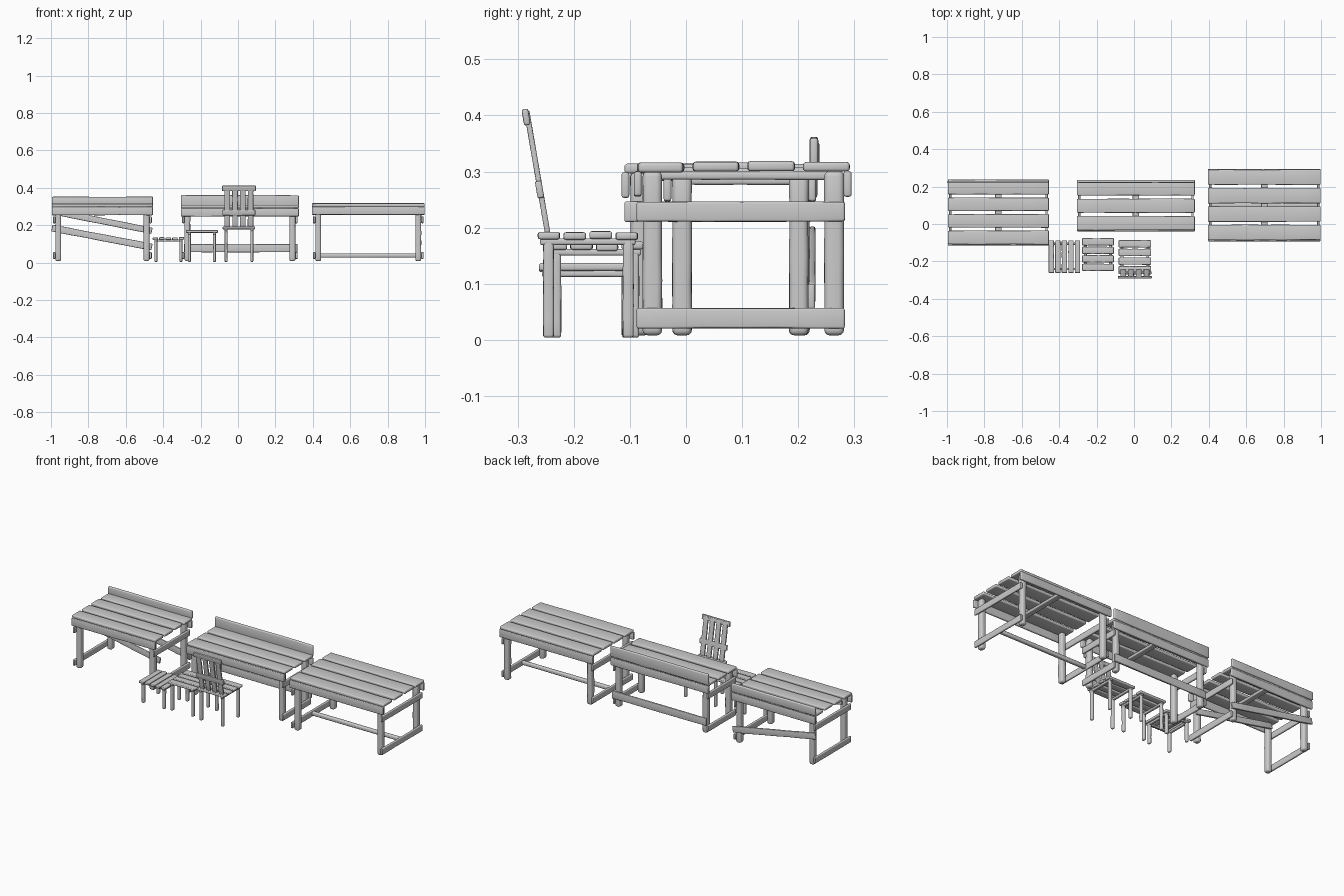
import bpy
import bmesh
import random
from math import atan2, hypot
from mathutils import Vector, Matrix

random.seed(7)
if "Cube" in bpy.data.objects:
    bpy.data.objects.remove(bpy.data.objects["Cube"], do_unlink=True)

wood = bpy.data.materials.new("pale grey wood")
wood.use_nodes = True
GREY = (0.6, 0.6, 0.6, 1)
wood.diffuse_color = GREY
wood.node_tree.nodes["Principled BSDF"].inputs["Base Color"].default_value = GREY


def board(name, lo, hi, turn=None, wobble=0.04):
    """Hand-cut board filling the box lo..hi, gently uneven along its length."""
    lo, hi = Vector(lo), Vector(hi)
    size, mid = hi - lo, (lo + hi) / 2
    long = max(range(3), key=lambda i: size[i])
    bm = bmesh.new()
    bmesh.ops.create_cube(bm, size=1)
    along = [e for e in bm.edges
             if abs(e.verts[0].co[long] - e.verts[1].co[long]) > 0.5]
    bmesh.ops.subdivide_edges(bm, edges=along, cuts=5)
    rings = {}
    for v in bm.verts:
        ring = rings.setdefault(round(v.co[long], 2),
                                [1 - random.random() * 2 * wobble for _ in range(3)])
        for i in range(3):
            if i != long:
                v.co[i] *= ring[i]
        v.co = Vector(v.co[i] * size[i] for i in range(3))
    mesh = bpy.data.meshes.new(name)
    bm.to_mesh(mesh)
    bm.free()
    mesh.materials.append(wood)
    ob = bpy.data.objects.new(name, mesh)
    bpy.context.collection.objects.link(ob)
    ob.matrix_world = Matrix.Translation(mid) @ (turn or Matrix.Identity(4))
    bev = ob.modifiers.new("worn edges", "BEVEL")
    bev.width = min(size) * 0.3
    bev.segments = 3
    bev.limit_method = "ANGLE"
    bev.angle_limit = 0.7
    mesh.shade_smooth()
    return ob


def slanted(name, a, b, y, thick, height):
    """Board in the xz plane from a to b."""
    dx, dz = b[0] - a[0], b[1] - a[1]
    mid = Vector(((a[0] + b[0]) / 2, y, (a[1] + b[1]) / 2))
    half = Vector((hypot(dx, dz), thick, height)) / 2
    return board(name, mid - half, mid + half, Matrix.Rotation(-atan2(dz, dx), 4, "Y"))


def planks(name, lo, hi, count, axis, gap):
    """Row of boards laid side by side along the given axis."""
    step = (hi[axis] - lo[axis] + gap) / count
    for i in range(count):
        a, b = list(lo), list(hi)
        a[axis] = lo[axis] + i * step
        b[axis] = a[axis] + step - gap
        lift = random.uniform(-0.002, 0.002)
        a[2] += lift
        b[2] += lift
        board(f"{name}_{i + 1}", a, b)


def table(name, x0, x1, y0, y1, count, top, back_z=None):
    # Top boards and the batten that joins them
    planks(name + "_top_plank", (x0, y0, top - 0.018), (x1, y1, top), count, 1, 0.013)
    xm = (x0 + x1) / 2
    board(name + "_batten", (xm - 0.018, y0 + 0.015, top - 0.032),
          (xm + 0.018, y1 - 0.015, top - 0.016))
    # Legs
    for side, x in (("right", x0 + 0.018), ("left", x1 - 0.05)):
        for end, y in (("front", y0 + 0.01), ("back", y1 - 0.047)):
            board(f"{name}_{side}_{end}_leg", (x, y, 0.008), (x + 0.032, y + 0.036, top - 0.016))
    # Side rails, outside the legs
    for side, x in (("right", x0 + 0.006), ("left", x1 - 0.019)):
        for level, z in (("lower", 0.02), ("upper", 0.21)):
            board(f"{name}_{side}_{level}_rail", (x, y0, z), (x + 0.013, y1 - 0.01, z + 0.037))
    # Aprons
    for end, y in (("front", y0 - 0.005), ("back", y1 - 0.012)):
        board(f"{name}_{end}_apron", (x0, y, top - 0.062), (x1, y + 0.014, top - 0.016))
    # Raised board along the back edge
    if back_z:
        board(name + "_backboard", (x0, y1 - 0.01, top - 0.01), (x1, y1 + 0.006, back_z))


table("right_table", -0.995, -0.455, -0.11, 0.232, 4, 0.315, 0.353)
table("middle_table", -0.305, 0.325, -0.035, 0.23, 3, 0.308, 0.362)
table("left_table", 0.395, 0.998, -0.088, 0.293, 4, 0.317)

# Braces and stretchers
slanted("back_brace", (-0.995, 0.185), (-0.46, 0.083), 0.225, 0.012, 0.038)
slanted("front_brace", (-0.965, 0.27), (-0.46, 0.17), -0.057, 0.012, 0.036)
board("middle_table_back_stretcher", (-0.29, 0.217, 0.055), (0.318, 0.23, 0.1))
board("left_table_stretcher", (0.405, 0.09, 0.027), (0.985, 0.112, 0.05))


def seat(name, x0, x1, y0, y1, top, count, axis):
    planks(name + "_seat_plank", (x0, y0, top - 0.014), (x1, y1, top), count, axis, 0.005)
    for side, x in (("right", x0 + 0.01), ("left", x1 - 0.026)):
        board(f"{name}_{side}_bearer", (x, y0 + 0.005, top - 0.024), (x + 0.016, y1 - 0.005, top - 0.012))
        for end, y in (("front", y0 + 0.01), ("back", y1 - 0.028)):
            board(f"{name}_{side}_{end}_leg", (x, y, 0.004), (x + 0.016, y + 0.02, top - 0.012))
    if axis == 0:
        for end, y in (("front", y0 + 0.015), ("back", y1 - 0.025)):
            board(f"{name}_{end}_crosspiece", (x0 + 0.01, y, top - 0.024), (x1 - 0.01, y + 0.012, top - 0.012))


seat("low_stool", -0.457, -0.287, -0.262, -0.087, 0.136, 5, 0)
seat("tall_stool", -0.278, -0.108, -0.252, -0.075, 0.174, 4, 1)
seat("chair", -0.082, 0.092, -0.265, -0.085, 0.193, 4, 1)

# Chair back leaning away from the seat
lean = Matrix.Rotation(0.17, 4, "X")
for i in range(4):
    x = -0.073 + i * 0.0415
    board(f"chair_back_slat_{i + 1}", (x, -0.27, 0.185), (x + 0.031, -0.26, 0.41), lean)
board("chair_back_top_rail", (-0.085, -0.291, 0.382), (0.095, -0.279, 0.412), lean)
board("chair_back_middle_rail", (-0.083, -0.267, 0.252), (0.093, -0.255, 0.284), lean)
